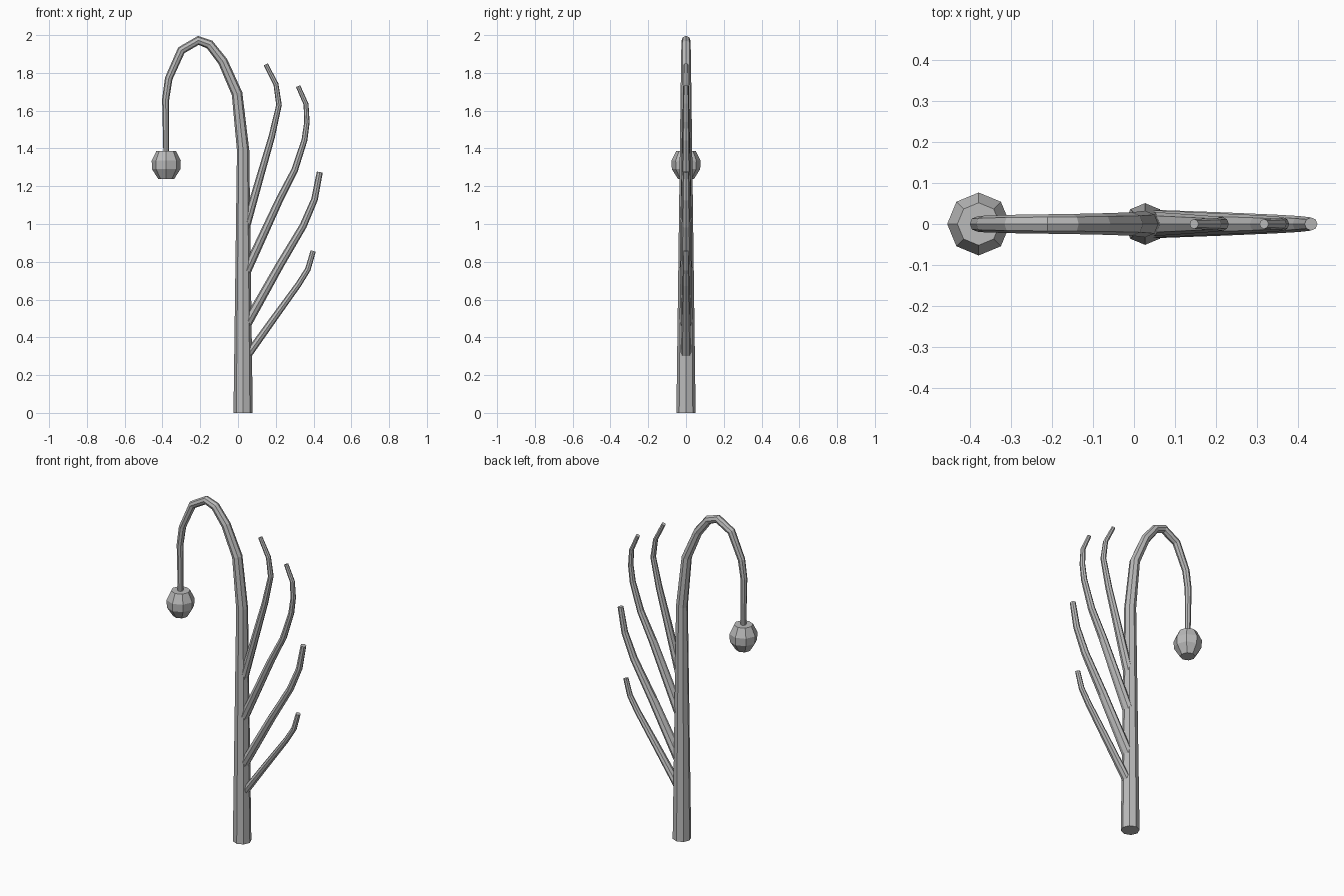
import bpy, bmesh, math
from mathutils import Vector

cube = bpy.data.objects.get("Cube")
if cube:
    bpy.data.objects.remove(cube)

SIDES = 8
metal = bpy.data.materials.new("grey_metal")
metal.use_nodes = True
metal.diffuse_color = (0.5, 0.5, 0.5, 1)
metal.node_tree.nodes["Principled BSDF"].inputs["Base Color"].default_value = (0.5, 0.5, 0.5, 1)


def skin(name, rings):
    """Join a list of vertex rings into a closed faceted solid."""
    bm = bmesh.new()
    loops = [[bm.verts.new(p) for p in ring] for ring in rings]
    for a, b in zip(loops, loops[1:]):
        for i in range(SIDES):
            j = (i + 1) % SIDES
            bm.faces.new((a[i], a[j], b[j], b[i]))
    bm.faces.new(loops[0][::-1])
    bm.faces.new(loops[-1])
    bmesh.ops.recalc_face_normals(bm, faces=bm.faces)
    mesh = bpy.data.meshes.new(name)
    bm.to_mesh(mesh)
    bm.free()
    mesh.materials.append(metal)
    obj = bpy.data.objects.new(name, mesh)
    bpy.context.collection.objects.link(obj)


def ring(centre, side, depth, r_side, r_depth):
    return [centre + side * r_side * math.cos(t) + depth * r_depth * math.sin(t)
            for t in (2 * math.pi * i / SIDES for i in range(SIDES))]


def tube(name, path, r0, r1, widen=1.0):
    """Tapered tube along an (x, z) path; widen stretches its root in depth."""
    pts = [Vector((x, 0, z)) for x, z in path]
    steps = [(b - a).length for a, b in zip(pts, pts[1:])]
    rings = []
    for i, p in enumerate(pts):
        d_in = (p - pts[i - 1]).normalized() if i else Vector()
        d_out = (pts[i + 1] - p).normalized() if i + 1 < len(pts) else Vector()
        tangent = (d_in + d_out).normalized()
        f = sum(steps[:i]) / sum(steps)
        r = r0 + (r1 - r0) * f
        w = widen + (1 - widen) * f ** 2
        depth = Vector((0, 1, 0))
        rings.append(ring(p, depth.cross(tangent), depth, r, r * w))
    skin(name, rings)


# Main stem with its hooked top
tube("main_stem", [(0.027, 0), (0.027, 1.39), (-0.005, 1.69), (-0.08, 1.86), (-0.15, 1.95),
                   (-0.21, 1.972), (-0.3, 1.92), (-0.367, 1.77), (-0.383, 1.66), (-0.38, 1.37)],
     0.051, 0.015)

# Side branches, lowest first
tube("lowest_branch", [(0.04, 0.29), (0.19, 0.5), (0.32, 0.68), (0.37, 0.76), (0.398, 0.857)],
     0.021, 0.014, 1.3)
tube("lower_branch", [(0.04, 0.46), (0.22, 0.78), (0.345, 0.99), (0.405, 1.13), (0.433, 1.275)],
     0.026, 0.016, 1.35)
tube("upper_branch", [(0.04, 0.74), (0.22, 1.13), (0.3, 1.285), (0.352, 1.445), (0.365, 1.54),
                      (0.36, 1.635), (0.318, 1.73)], 0.025, 0.012, 1.35)
tube("highest_branch", [(0.04, 0.98), (0.12, 1.26), (0.178, 1.46), (0.217, 1.63),
                        (0.201, 1.74), (0.147, 1.845)], 0.023, 0.012, 1.3)

# Hanging bulb
X, Y = Vector((1, 0, 0)), Vector((0, 1, 0))
skin("hanging_bulb", [ring(Vector((-0.38, 0, z)), X, Y, r, r) for z, r in
                      ((1.238, 0.042), (1.29, 0.075), (1.335, 0.077), (1.387, 0.052))])
